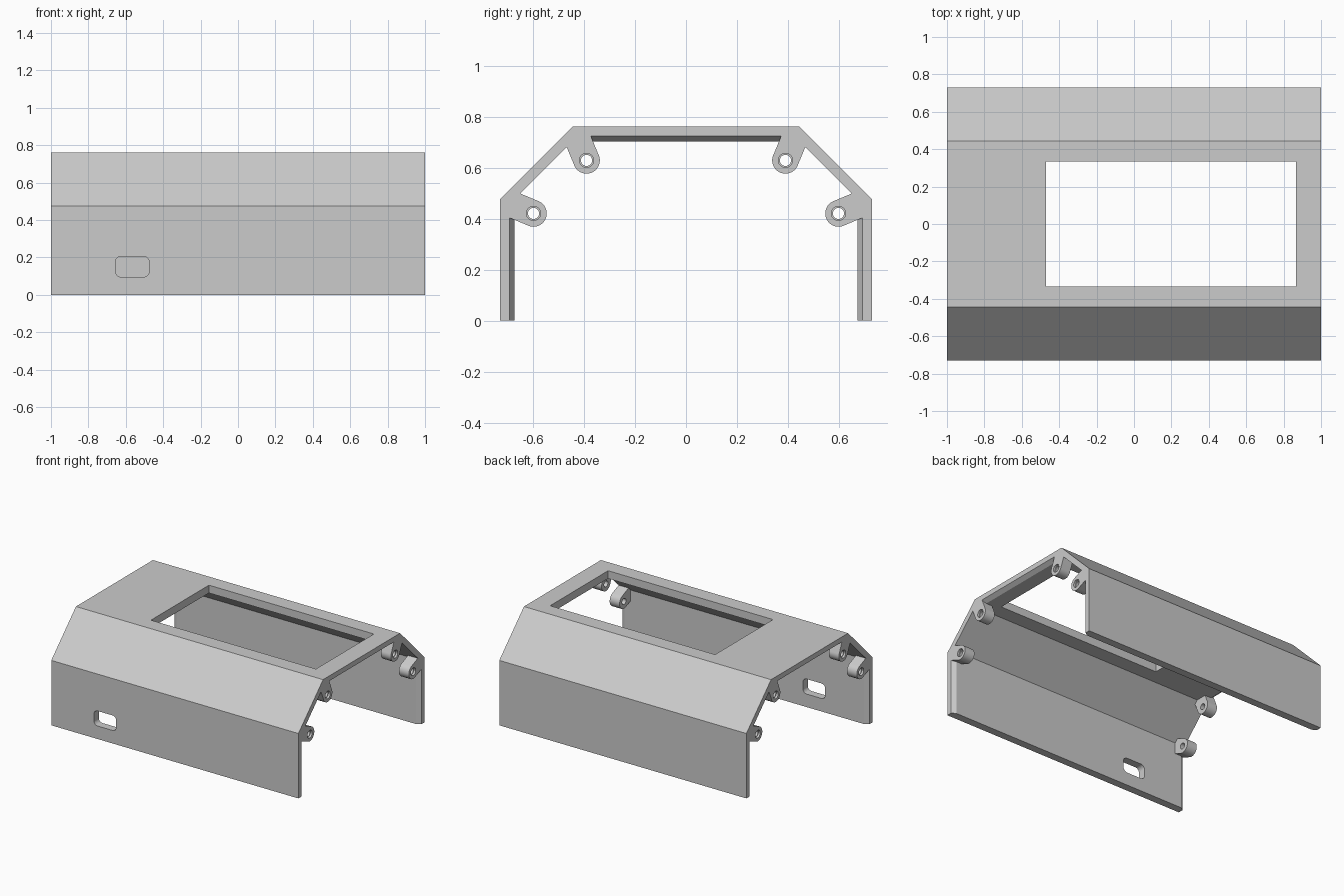
import bpy, bmesh, math
from mathutils import Vector

cube = bpy.data.objects.get("Cube")
if cube:
    bpy.data.objects.remove(cube, do_unlink=True)

grey = bpy.data.materials.new("light_grey")
grey.use_nodes = True
grey.diffuse_color = (0.6, 0.6, 0.6, 1)
grey.node_tree.nodes["Principled BSDF"].inputs["Base Color"].default_value = grey.diffuse_color


def loft(name, sections):
    """Skin a list of equal closed loops and cap both ends."""
    bm = bmesh.new()
    rings = [[bm.verts.new(p) for p in s] for s in sections]
    n = len(rings[0])
    for a, b in zip(rings, rings[1:]):
        for i in range(n):
            j = (i + 1) % n
            bm.faces.new((a[i], a[j], b[j], b[i]))
    bm.faces.new(rings[0])
    bm.faces.new(rings[-1])
    bmesh.ops.recalc_face_normals(bm, faces=bm.faces)
    mesh = bpy.data.meshes.new(name)
    bm.to_mesh(mesh)
    bm.free()
    obj = bpy.data.objects.new(name, mesh)
    bpy.context.collection.objects.link(obj)
    mesh.materials.append(grey)
    return obj


def arc(cy, cz, r, start, end, steps):
    return [(cy + r * math.cos(start + (end - start) * i / steps),
             cz + r * math.sin(start + (end - start) * i / steps))
            for i in range(steps + 1)]


def prism_x(name, pts, x0, x1):
    return loft(name, [[(x, y, z) for y, z in pts] for x in (x0, x1)])


def cut(obj, cutter):
    mod = obj.modifiers.new("cut", "BOOLEAN")
    mod.operation = "DIFFERENCE"
    mod.solver = "EXACT"
    mod.object = cutter
    cutter.hide_render = True
    bpy.context.view_layer.objects.active = obj
    bpy.ops.object.modifier_apply(modifier=mod.name)
    bpy.data.objects.remove(cutter, do_unlink=True)


# Shell: folded profile, its inner edges chamfered at the open ends
W, H, SHOULDER, RIDGE = 0.73, 0.76, 0.475, 0.445


def shell_section(x, t):
    diag = SHOULDER + W - 0.057          # inner slope line: z = diag - y
    iy, iz = W - t, H - t
    half = [(W, 0), (W, SHOULDER), (RIDGE, H)]
    inner = [(iy, 0), (iy, diag - iy), (diag - iz, iz)]
    pts = half + [(-y, z) for y, z in reversed(half)]
    pts += [(-y, z) for y, z in inner] + list(reversed(inner))
    return [(x, y, z) for y, z in pts]


CH = 0.03
shell = loft("shell", [shell_section(-1, 0.037), shell_section(-1 + CH, 0.057),
                       shell_section(1 - CH, 0.057), shell_section(1, 0.037)])

# Display window in the roof
window = [(-0.335, 0.6), (0.335, 0.6), (0.335, 0.9), (-0.335, 0.9)]
cut(shell, prism_x("window_cutter", window, -0.47, 0.865))

# Rounded port opening in the front wall
port = []
for k, (cx, cz) in enumerate([(-0.505, 0.175), (-0.625, 0.175), (-0.625, 0.125), (-0.505, 0.125)]):
    port += arc(cx, cz, 0.03, k * math.pi / 2, (k + 1) * math.pi / 2, 6)
cut(shell, loft("port_cutter", [[(x, y, z) for x, z in port] for y in (-0.8, -0.6)]))

# Screw bosses: rounded stems growing out of each fold, at both ends
R, LENGTH = 0.052, 0.08
for end, end_name in ((1, "left"), (-1, "right")):
    for side, side_name in ((1, "back"), (-1, "front")):
        for level, fold, centre in (("upper", (RIDGE, H), (0.39, 0.628)),
                                    ("lower", (W, SHOULDER), (0.598, 0.42))):
            f = Vector((fold[0] * side, fold[1]))
            c = Vector((centre[0] * side, centre[1]))
            d = (f - c).normalized()
            across = Vector((-d.y, d.x)) * R
            tip = f - d * 0.026
            a = math.atan2(d.y, d.x) + math.pi / 2
            pts = arc(c.x, c.y, R, a, a + math.pi, 20)
            pts += [tuple(tip - across), tuple(tip + across)]
            boss = prism_x(f"{level}_{side_name}_{end_name}_boss", pts, end * (1 - LENGTH), end)
            for r, x0 in ((0.022, 0.85), (0.028, 0.985)):
                hole = arc(c.x, c.y, r, 0, math.tau * 23 / 24, 23)
                cut(boss, prism_x("hole_cutter", hole, end * x0, end * 1.05))
            bpy.ops.object.select_all(action="DESELECT")
            boss.select_set(True)
            bpy.context.view_layer.objects.active = boss
            bpy.ops.object.shade_smooth_by_angle(angle=math.radians(30))
